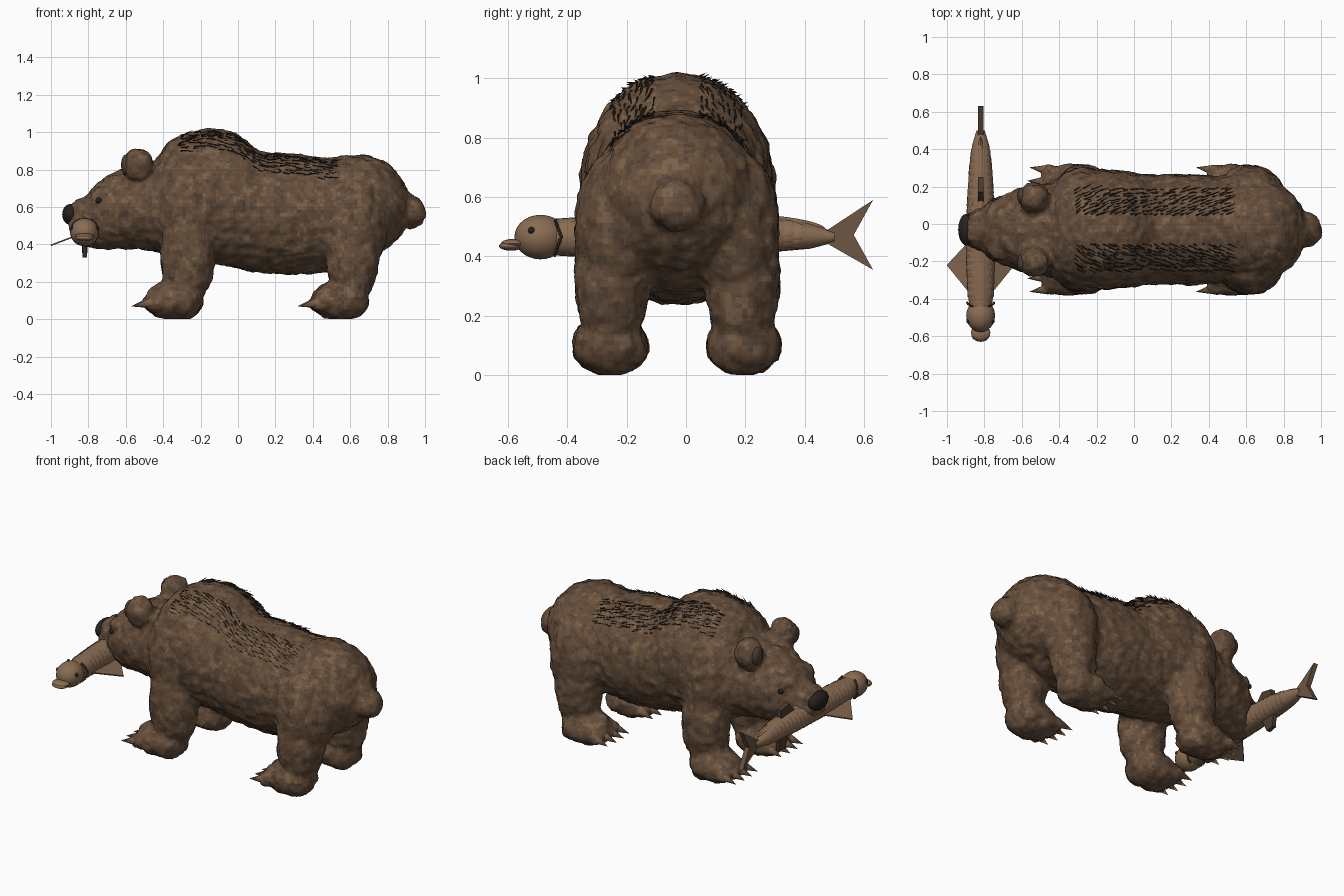
import bpy, bmesh, math, random
from mathutils import Vector, Matrix, noise
from mathutils.bvhtree import BVHTree

if "Cube" in bpy.data.objects:
    bpy.data.objects.remove(bpy.data.objects["Cube"])

random.seed(7)
YC = -0.03          # bear's mid plane


def material(name, rgb):
    m = bpy.data.materials.new(name)
    m.diffuse_color = (*rgb, 1)
    m.use_nodes = True
    m.node_tree.nodes["Principled BSDF"].inputs["Base Color"].default_value = m.diffuse_color
    return m


FUR = [material("fur_%d" % i, c) for i, c in enumerate(
    [(.125, .072, .042), (.155, .09, .05), (.09, .055, .035), (.20, .12, .067)])]
DARK = material("dark", (.018, .015, .014))
HAIR = material("dark_hair", (.022, .017, .014))
INNER = material("inner_ear", (.075, .045, .03))
CLAW = material("claw", (.21, .125, .07))
FISH = material("fish_skin", (.25, .15, .085))
FIN = material("fish_fin", (.22, .13, .075))
TAIL = material("fish_tail", (.15, .092, .055))
DARKFIN = material("dark_fin", (.07, .045, .03))


def make(name, bm, mats, angle=45):
    bmesh.ops.recalc_face_normals(bm, faces=bm.faces)
    me = bpy.data.meshes.new(name)
    bm.to_mesh(me)
    bm.free()
    ob = bpy.data.objects.new(name, me)
    bpy.context.collection.objects.link(ob)
    for m in mats:
        me.materials.append(m)
    bpy.ops.object.select_all(action='DESELECT')
    ob.select_set(True)
    bpy.context.view_layer.objects.active = ob
    bpy.ops.object.shade_smooth_by_angle(angle=math.radians(angle))
    return ob


def ball(bm, c, r, u=20, v=12, rot=Matrix()):
    mat = Matrix.Translation(c) @ rot @ Matrix.Diagonal((*r, 1))
    bmesh.ops.create_uvsphere(bm, u_segments=u, v_segments=v, radius=1, matrix=mat)


def spike(bm, base, d, length, r, seg=8):
    q = Vector(d).to_track_quat('Z', 'Y')
    tip = bm.verts.new(Vector(base) + q @ Vector((0, 0, length)))
    ring = [bm.verts.new(Vector(base) + q @ Vector((r * math.cos(a), r * math.sin(a), 0)))
            for a in (2 * math.pi * i / seg for i in range(seg))]
    for i in range(seg):
        bm.faces.new((ring[i], ring[(i + 1) % seg], tip))
    bm.faces.new(ring[::-1])


def loft(bm, rings, point, n=32):
    rows = [[bm.verts.new(point(r, 2 * math.pi * i / n)) for i in range(n)] for r in rings]
    for a, b in zip(rows, rows[1:]):
        for i in range(n):
            bm.faces.new((a[i], a[(i + 1) % n], b[(i + 1) % n], b[i]))
    bm.faces.new(rows[0])
    bm.faces.new(rows[-1])


def plate(bm, pts, thick):
    n = (Vector(pts[1]) - Vector(pts[0])).cross(Vector(pts[2]) - Vector(pts[0])).normalized() * thick / 2
    a = [bm.verts.new(Vector(p) + n) for p in pts]
    b = [bm.verts.new(Vector(p) - n) for p in pts]
    bm.faces.new(a)
    bm.faces.new(b[::-1])
    for i in range(len(pts)):
        j = (i + 1) % len(pts)
        bm.faces.new((a[i], b[i], b[j], a[j]))


# Bear body: lofted head and torso (x, top, bottom, half width)
TORSO = [(-.90, .61, .46, .07), (-.86, .64, .42, .10), (-.81, .65, .39, .12), (-.78, .70, .385, .145),
         (-.70, .765, .375, .185), (-.60, .81, .38, .22), (-.50, .82, .375, .235), (-.43, .86, .36, .255),
         (-.38, .94, .34, .285), (-.28, .995, .32, .315), (-.15, 1.018, .30, .32), (-.03, 1.0, .28, .305),
         (.04, .955, .265, .295), (.11, .892, .25, .29), (.3, .882, .24, .295), (.5, .857, .26, .28),
         (.65, .865, .30, .265), (.74, .84, .36, .24)]
body = bmesh.new()
loft(body, TORSO, lambda r, a: (r[0], YC + r[3] * math.cos(a),
                                (r[1] + r[2]) / 2 + (r[1] - r[2]) / 2 * math.sin(a)))
ball(body, (.635, YC, .605), (.285, .275, .272), 32, 20)          # rump
ball(body, (.93, YC, .57), (.073, .09, .088))                     # tail
for s in (-1, 1):
    def side(x, off, z, r):
        ball(body, (x, YC + s * off, z), r)
    side(-.27, .19, .60, (.17, .14, .28))                         # shoulder
    side(-.27, .22, .34, (.145, .125, .27))                       # foreleg
    side(.62, .19, .50, (.18, .155, .26))                         # thigh
    side(.61, .22, .33, (.138, .125, .26))                        # hind leg
    side(-.535, .17, .82, (.082, .08, .093))                      # ear
    side(-.72, .11, .67, (.06, .05, .032))                        # brow
    for px in (-.355, .535):
        side(px, .225, .10, (.14, .127, .10))                     # paw
        side(px + .055, .225, .10, (.11, .125, .10))
        for k in range(4):
            side(px - .11 + .012 * abs(k - 1.5), .225 + (k - 1.5) * .058, .085, (.055, .034, .042))
bear = make("bear_body", body, [], 60)
bear.modifiers.clear()
m = bear.modifiers.new("merge", 'REMESH')
m.mode, m.voxel_size, m.use_smooth_shade = 'VOXEL', .018, True
m = bear.modifiers.new("soften", 'SMOOTH')
m.factor, m.iterations = .5, 3
for name in ("merge", "soften"):
    bpy.ops.object.modifier_apply(modifier=name)

# Lumpy fur surface, then a mottled coat
bm = bmesh.new()
bm.from_mesh(bear.data)
bm.normal_update()
for v in bm.verts:
    co = v.co + v.normal * (.003 + .009 * noise.noise(v.co * 17) + .007 * noise.noise(v.co * 38))
    co.z = max(co.z, 0)
    v.co = co
for f in bm.faces:
    t = noise.noise(f.calc_center_median() * 24) + random.uniform(-.35, .35)
    f.material_index = 3 if t > .48 else 1 if t > .1 else 0 if t > -.38 else 2
    f.smooth = True
bm.normal_update()
tree = BVHTree.FromBMesh(bm)
bear.data.materials.clear()
for f in FUR:
    bear.data.materials.append(f)
bm.to_mesh(bear.data)
bm.free()

# Hair strands in two bands along the back
bm = bmesh.new()
for s in (-1, 1):
    for i in range(24):
        for j in range(8):
            x = -.31 + i * .035 + random.uniform(-.012, .012)
            y = YC + s * (.08 + j * .019 + random.uniform(-.006, .006))
            loc, nor, _, _ = tree.ray_cast(Vector((x, y, 2)), Vector((0, 0, -1)))
            if loc:
                d = Vector((1, s * .4, 0))
                d = (d - nor * d.dot(nor)).normalized() + nor * .1
                spike(bm, loc, d, random.uniform(.04, .06), .005, 4)
make("back_hair", bm, [HAIR])

# Claws
bm = bmesh.new()
for s in (-1, 1):
    for px in (-.355, .535):
        for k in range(4):
            q = k - 1.5
            spike(bm, (px - .125 + .012 * abs(q), YC + s * .225 + q * .062, .088), (-1, q * .1, -.2), .10, .029)
make("claws", bm, [CLAW])

# Nose, eyes, inner ears
bm = bmesh.new()
ball(bm, (-.895, YC, .56), (.045, .085, .056))
make("nose", bm, [DARK])
for s, tag in ((-1, "left"), (1, "right")):
    o = tree.ray_cast(Vector((-.745, YC + s, .635)), Vector((0, -s, 0)))[0]
    bm = bmesh.new()
    ball(bm, o if o else (-.745, YC + s * .15, .635), (.017, .013, .016))
    make(tag + "_eye", bm, [DARK])
    bm = bmesh.new()
    ball(bm, (-.60, YC + s * .18, .825), (.025, .045, .055))
    make(tag + "_inner_ear", bm, [INNER])

# Fish held crosswise in the mouth (y, z, half width, half height)
FX = -.82
SPINE = [(-.47, .465, .055, .06), (-.38, .465, .068, .066), (-.2, .47, .075, .072), (.1, .475, .072, .068),
         (.3, .475, .06, .06), (.42, .468, .046, .042), (.50, .465, .022, .018)]
bm = bmesh.new()
loft(bm, SPINE, lambda r, a: (FX + r[2] * math.cos(a), r[0], r[1] + r[3] * math.sin(a)), 24)
ball(bm, (FX, .02, .49), (.035, .45, .06), 20, 24)                # ridge along the back
make("fish_body", bm, [FISH])
bm = bmesh.new()
ball(bm, (FX, -.49, .465), (.077, .088, .075), 24, 14)
ball(bm, (FX, -.58, .444), (.052, .042, .015))                    # upper lip
ball(bm, (FX, -.59, .435), (.05, .04, .016))                      # lower lip
make("fish_head", bm, [FISH])

# Overlapping scales on both flanks
bm = bmesh.new()
for s in (-1, 1):
    for i in range(23):
        y = -.37 + i * .034
        A, B = next((a, b) for a, b in zip(SPINE, SPINE[1:]) if b[0] >= y)
        t = (y - A[0]) / (B[0] - A[0])
        z, w, h = (A[k] + (B[k] - A[k]) * t for k in (1, 2, 3))
        for j in range(-2, 3):
            a = math.radians(j * 22 - 5 + (11 if i % 2 else 0))
            rot = Matrix.Rotation(-s * a, 4, 'Y') @ Matrix.Rotation(s * .05, 4, 'Z')
            ball(bm, (FX + s * w * math.cos(a), y, z + h * math.sin(a)), (.0025, .02, .27 * h), 8, 5, rot)
make("fish_scales", bm, [FISH])

# Fish eyes and gill edges
bm = bmesh.new()
gill = bmesh.new()
for s in (-1, 1):
    ball(bm, (FX + s * .064, -.52, .487), (.012, .012, .012), 12, 8)
    for k in range(12):
        a = math.radians(-60 + k * 10)
        ball(gill, (FX + s * .071 * math.cos(a), -.42 - .025 * abs(math.sin(a)), .466 + .069 * math.sin(a)),
             (.007, .005, .009), 8, 6)
make("fish_eyes", bm, [DARK])
make("fish_gills", gill, [DARKFIN])

# Fish fins
bm = bmesh.new()
plate(bm, [(FX, .46, .478), (FX, .63, .59), (FX, .565, .472), (FX, .63, .355), (FX, .46, .452)], .03)
make("tail_fin", bm, [TAIL])
bm = bmesh.new()
for s in (-1, 1):
    plate(bm, [(FX + s * .05, -.08, .445), (FX + s * .18, -.22, .395), (FX + s * .05, -.38, .445)], .008)
make("side_fins", bm, [FIN])
bm = bmesh.new()
plate(bm, [(FX, .10, .52), (FX, .17, .60), (FX, .25, .585), (FX, .25, .52)], .03)
plate(bm, [(FX, .16, .43), (FX, .21, .33), (FX, .26, .34), (FX, .27, .43)], .025)
make("back_and_belly_fins", bm, [DARKFIN])
